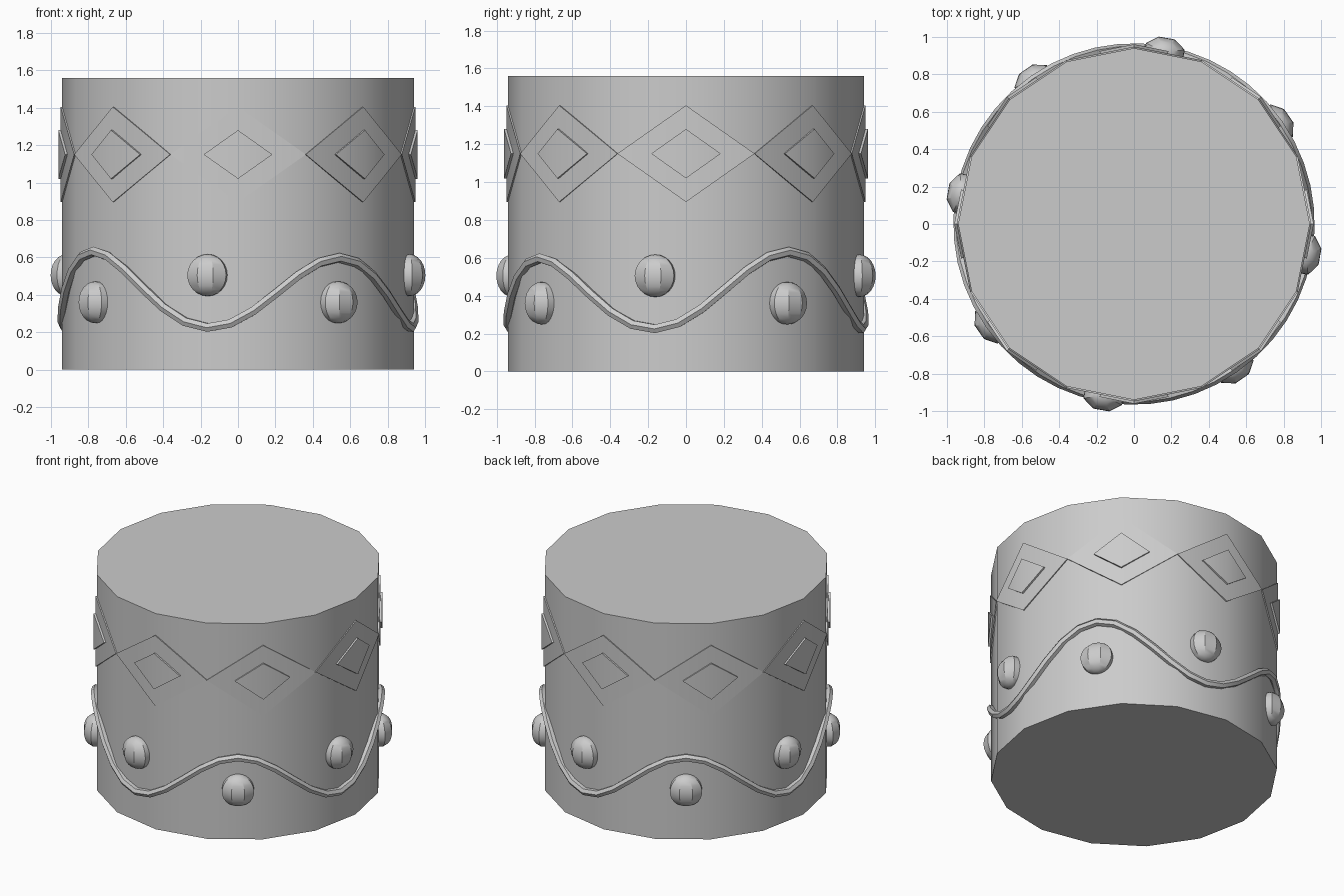
import bpy, bmesh
from math import sin, cos, pi, radians
from mathutils import Vector

if "Cube" in bpy.data.objects:
    bpy.data.objects.remove(bpy.data.objects["Cube"])

R, H = 0.94, 1.56          # drum body
PHASE = radians(-10)       # first wave trough, measured from the front


def polar(a, r, z):
    """Point at angle a from the front (-y) towards +x."""
    return Vector((r * sin(a), -r * cos(a), z))


def finish(ob):
    bpy.ops.object.select_all(action='DESELECT')
    ob.select_set(True)
    bpy.context.view_layer.objects.active = ob
    bpy.ops.object.shade_smooth_by_angle(angle=radians(30))


def mesh_object(name, bm):
    bmesh.ops.recalc_face_normals(bm, faces=bm.faces[:])
    me = bpy.data.meshes.new(name)
    bm.to_mesh(me)
    bm.free()
    ob = bpy.data.objects.new(name, me)
    bpy.context.collection.objects.link(ob)
    finish(ob)


# Sixteen-sided body with a corner facing each axis
bpy.ops.mesh.primitive_cylinder_add(vertices=16, radius=R, depth=H, location=(0, 0, H / 2))
body = bpy.context.object
body.name = "body"
finish(body)


# Diamond plates folded over the body corners
def diamond_band(name, reach, half_h, lift):
    bm = bmesh.new()
    zc = 1.15
    for i in range(8):
        a = i * pi / 4
        mid = polar(a, R, 0)
        left = mid.lerp(polar(a - pi / 8, R, 0), reach)
        right = mid.lerp(polar(a + pi / 8, R, 0), reach)
        outline = [(mid, half_h), (right, 0), (mid, -half_h), (left, 0)]
        inner, outer = [
            [bm.verts.new(p * s + Vector((0, 0, zc + dz))) for p, dz in outline]
            for s in (0.99, 1 + lift / R)]
        for ring in (inner, outer):
            bm.faces.new((ring[0], ring[1], ring[2]))
            bm.faces.new((ring[0], ring[2], ring[3]))
        for k in range(4):
            n = (k + 1) % 4
            bm.faces.new((inner[k], inner[n], outer[n], outer[k]))
    mesh_object(name, bm)


diamond_band("outer_diamonds", 1.0, 0.255, 0.008)
diamond_band("inner_diamonds", 0.5, 0.13, 0.021)

# Wavy cord with four waves
N = 48
cord_curve = bpy.data.curves.new("wavy_cord", 'CURVE')
cord_curve.dimensions = '3D'
cord_curve.bevel_depth = 0.026
cord_curve.bevel_resolution = 1
spline = cord_curve.splines.new('POLY')
spline.points.add(N - 1)
spline.use_cyclic_u = True
for i, pt in enumerate(spline.points):
    t = 2 * pi * i / N
    z = 0.42 - 0.195 * cos(4 * t) - 0.017 * sin(2 * t)
    pt.co = (*polar(t + PHASE, 0.94, z), 1)
cord = bpy.data.objects.new("wavy_cord", cord_curve)
bpy.context.collection.objects.link(cord)
bpy.ops.object.select_all(action='DESELECT')
cord.select_set(True)
bpy.context.view_layer.objects.active = cord
bpy.ops.object.convert(target='MESH')
finish(bpy.context.object)

# Flattened studs, above each trough and below each peak
for i in range(8):
    a = PHASE + i * pi / 4
    z = 0.36 if i % 2 else 0.505
    bpy.ops.mesh.primitive_uv_sphere_add(segments=8, ring_count=12, radius=1)
    stud = bpy.context.object
    stud.name = f"stud_{i + 1}"
    for v in stud.data.vertices:   # turn a flat facet outwards, then squash
        c, s = cos(pi / 8), sin(pi / 8)
        x, y = v.co.x * c - v.co.y * s, v.co.x * s + v.co.y * c
        v.co = (x * 0.114, y * 0.084, v.co.z * 0.112)
    stud.location = polar(a, 0.932, z)
    stud.rotation_euler.z = a
    finish(stud)
